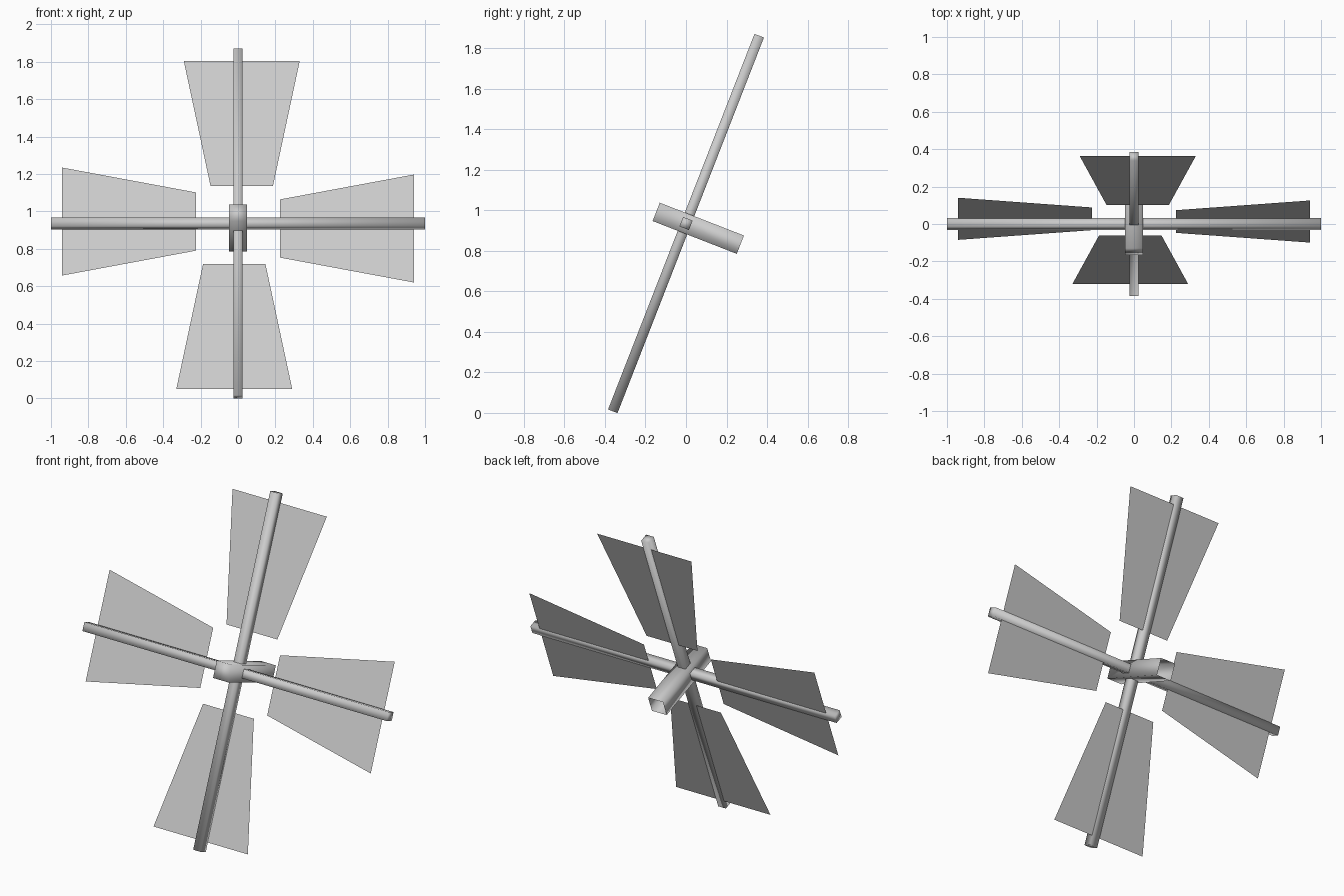
import bpy, bmesh
from math import radians, pi
from mathutils import Matrix, Vector

if "Cube" in bpy.data.objects:
    bpy.data.objects.remove(bpy.data.objects["Cube"])

# Whole rotor is built upright around the hub, then leaned back and lifted
LEAN = Matrix.Translation((0, 0, 0.935)) @ Matrix.Rotation(radians(-21.3), 4, 'X')


def finish(name, bm, smooth=True):
    bmesh.ops.transform(bm, matrix=LEAN, verts=bm.verts)
    mesh = bpy.data.meshes.new(name)
    bm.to_mesh(mesh)
    bm.free()
    for p in mesh.polygons:
        p.use_smooth = smooth
    obj = bpy.data.objects.new(name, mesh)
    bpy.context.collection.objects.link(obj)
    return obj


def box(name, size, centre=(0, 0, 0), open_back=False):
    bm = bmesh.new()
    bmesh.ops.create_cube(bm, size=1)
    bmesh.ops.scale(bm, vec=size, verts=bm.verts)
    bmesh.ops.translate(bm, vec=centre, verts=bm.verts)
    if open_back:
        bm.normal_update()
        back = [f for f in bm.faces if f.normal.y > 0.9]
        bmesh.ops.delete(bm, geom=back, context='FACES_ONLY')
    return finish(name, bm)


# Crossed spars
box("spar_horizontal", (2.0, 0.05, 0.05))
box("spar_upright", (0.05, 0.05, 1.99))

# Axle hub, open at the rear end
box("axle_hub", (0.097, 0.446, 0.097), (0, 0.065, 0), open_back=True)

# Four thin sails, each slightly off its spar's centre line
SAIL = [(-0.147, 0.225), (0.187, 0.225), (0.33, 0.942), (-0.29, 0.942)]
for i in range(4):
    bm = bmesh.new()
    turn = Matrix.Rotation(i * pi / 2, 4, 'Y')
    bm.faces.new([bm.verts.new(turn @ Vector((x, 0.022, z))) for x, z in SAIL])
    finish(f"sail_{i + 1}", bm, smooth=False)
